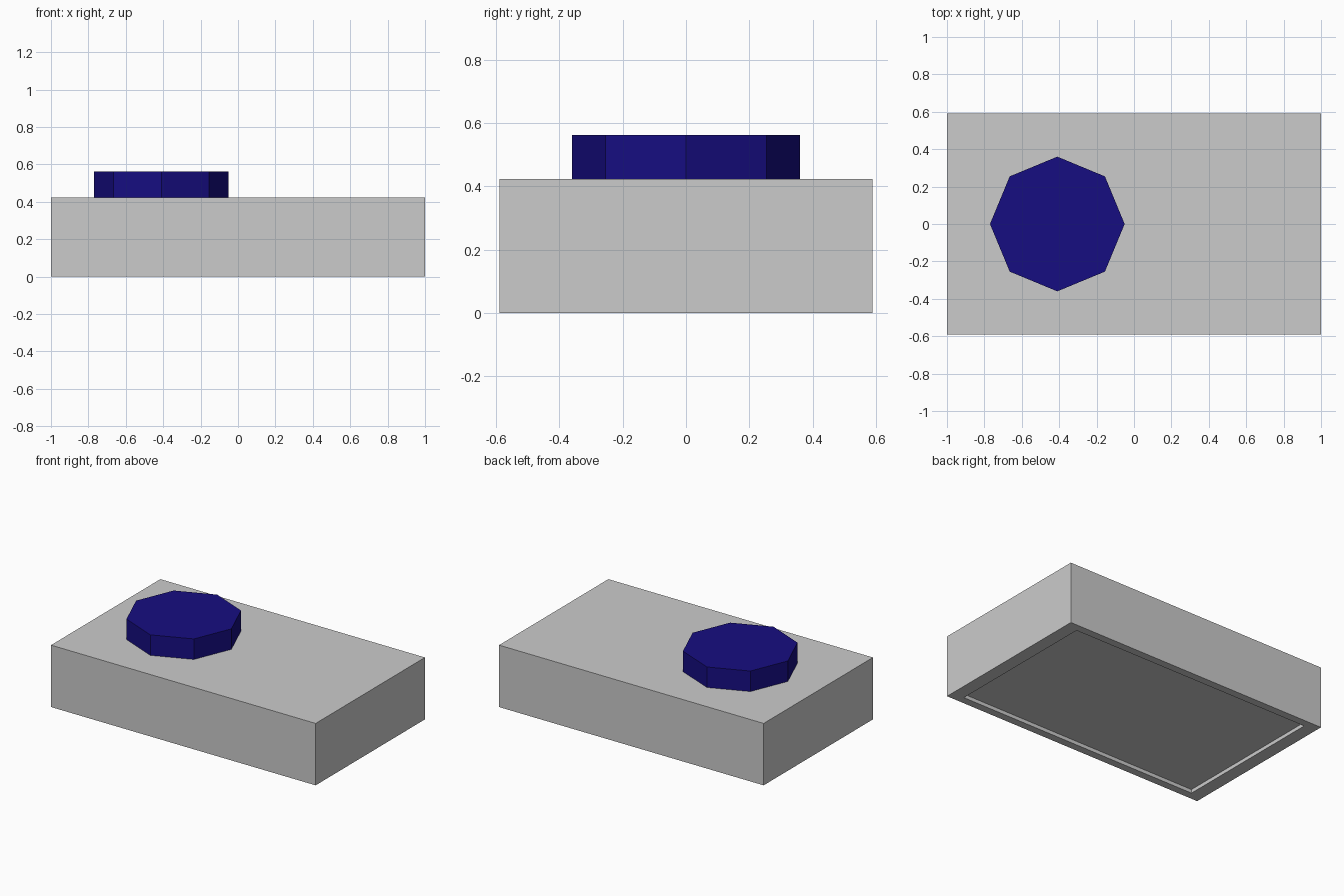
import bpy, bmesh
from mathutils import Matrix, Vector

if "Cube" in bpy.data.objects:
    bpy.data.objects.remove(bpy.data.objects["Cube"])

HX, HY, H = 1.0, 0.59, 0.423
KNOB_TOP = 0.563


def add_object(name, bm):
    bmesh.ops.recalc_face_normals(bm, faces=bm.faces)
    mesh = bpy.data.meshes.new(name)
    bm.to_mesh(mesh)
    bm.free()
    obj = bpy.data.objects.new(name, mesh)
    bpy.context.collection.objects.link(obj)
    return obj


# Box body with a shallow recess in its underside
bm = bmesh.new()
bmesh.ops.create_cube(bm, size=1, matrix=Matrix.Translation((0, 0, H / 2))
                      @ Matrix.Diagonal((2 * HX, 2 * HY, H, 1)))
bm.normal_update()
bottom = min(bm.faces, key=lambda f: f.calc_center_median().z)
bmesh.ops.inset_individual(bm, faces=[bottom], thickness=0.05)
for v in bottom.verts:
    v.co = Vector((HX * 0.91 * (1 if v.co.x > 0 else -1),
                   HY * 0.91 * (1 if v.co.y > 0 else -1), 0))
floor = bmesh.ops.extrude_discrete_faces(bm, faces=[bottom])["faces"][0]
bmesh.ops.translate(bm, verts=floor.verts, vec=(0, 0, 0.025))
add_object("body", bm)

# Octagonal button on top
bm = bmesh.new()
bmesh.ops.create_cone(bm, cap_ends=True, segments=8, radius1=0.36, radius2=0.36,
                      depth=KNOB_TOP - H,
                      matrix=Matrix.Translation((-0.41, 0, (KNOB_TOP + H) / 2)))
button = add_object("button", bm)
blue = bpy.data.materials.new("dark_blue")
blue.diffuse_color = (0.008, 0.004, 0.22, 1)
blue.use_nodes = True
blue.node_tree.nodes["Principled BSDF"].inputs["Base Color"].default_value = blue.diffuse_color
button.data.materials.append(blue)
